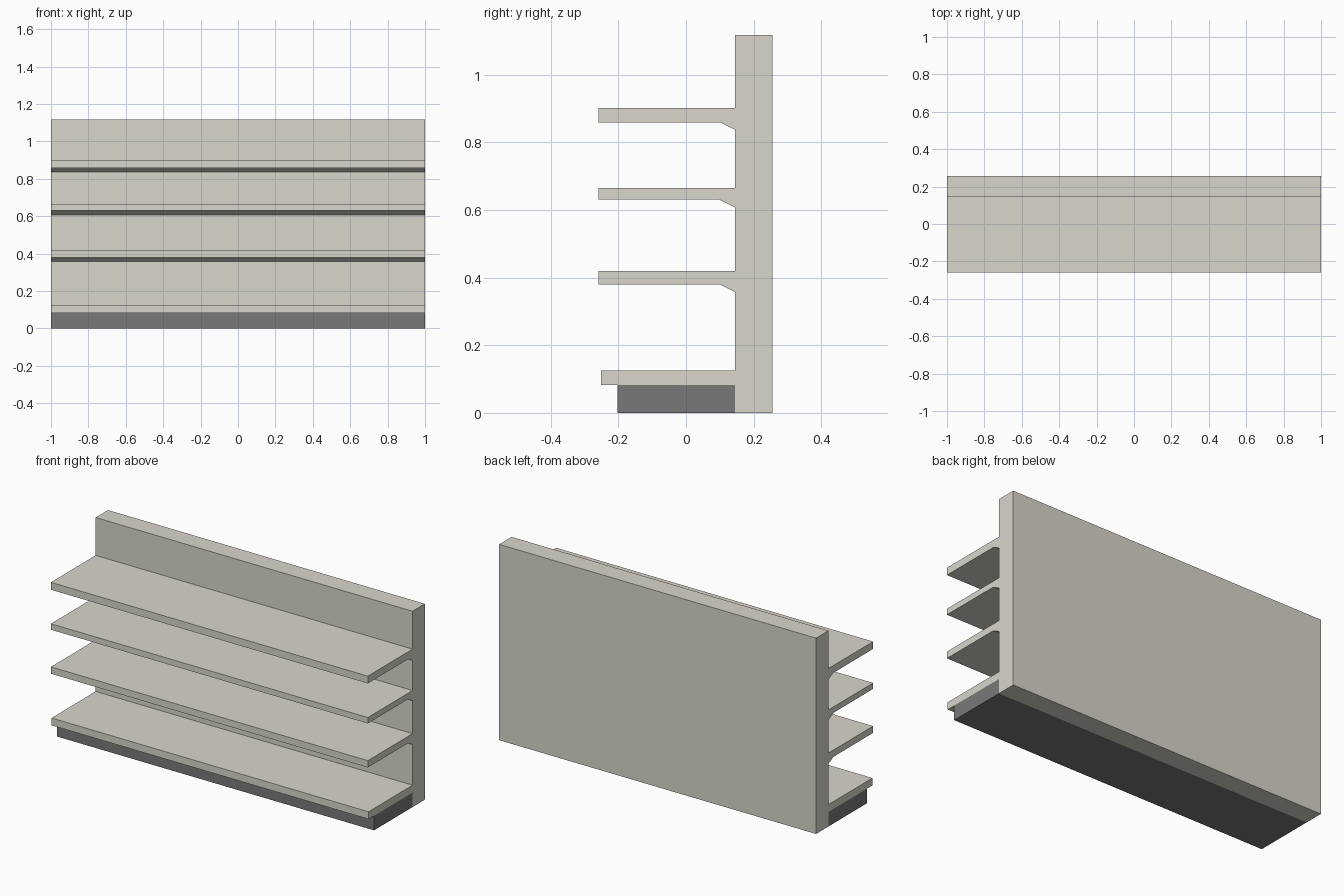
import bpy, bmesh

if "Cube" in bpy.data.objects:
    bpy.data.objects.remove(bpy.data.objects["Cube"])

HALF = 1.0                      # half the length along x
BACK, FACE = 0.256, 0.145       # rear and front plane of the back panel
TOP = 1.117


def material(name, rgb):
    m = bpy.data.materials.new(name)
    m.diffuse_color = (*rgb, 1)
    m.use_nodes = True
    m.node_tree.nodes["Principled BSDF"].inputs["Base Color"].default_value = m.diffuse_color
    return m


def extrude_profile(name, profile, mat):
    """Extrude a closed (y, z) outline along the full length."""
    bm = bmesh.new()
    face = bm.faces.new([bm.verts.new((-HALF, y, z)) for y, z in profile])
    new = bmesh.ops.extrude_face_region(bm, geom=[face])["geom"]
    verts = [g for g in new if isinstance(g, bmesh.types.BMVert)]
    bmesh.ops.translate(bm, verts=verts, vec=(2 * HALF, 0, 0))
    bmesh.ops.recalc_face_normals(bm, faces=bm.faces)
    me = bpy.data.meshes.new(name)
    bm.to_mesh(me)
    bm.free()
    me.materials.append(mat)
    ob = bpy.data.objects.new(name, me)
    bpy.context.collection.objects.link(ob)
    return ob


beige = material("beige_metal", (0.69, 0.67, 0.60))
dark = material("dark_plinth", (0.19, 0.19, 0.19))

# Back panel and bottom shelf, then each upper shelf with its sloped bracket
outline = [(BACK, TOP), (BACK, 0), (FACE, 0), (FACE, 0.083),
           (-0.252, 0.083), (-0.252, 0.125), (FACE, 0.125)]
for bracket, under, top, slope_y in [(0.357, 0.380, 0.419, 0.100),
                                     (0.607, 0.631, 0.665, 0.097),
                                     (0.837, 0.859, 0.901, 0.102)]:
    outline += [(FACE, bracket), (slope_y, under), (-0.258, under),
                (-0.258, top), (FACE, top)]
outline.append((FACE, TOP))
extrude_profile("shelf_unit", outline, beige)

# Recessed plinth under the bottom shelf
extrude_profile("plinth", [(-0.202, 0), (FACE, 0), (FACE, 0.083), (-0.202, 0.083)], dark)
